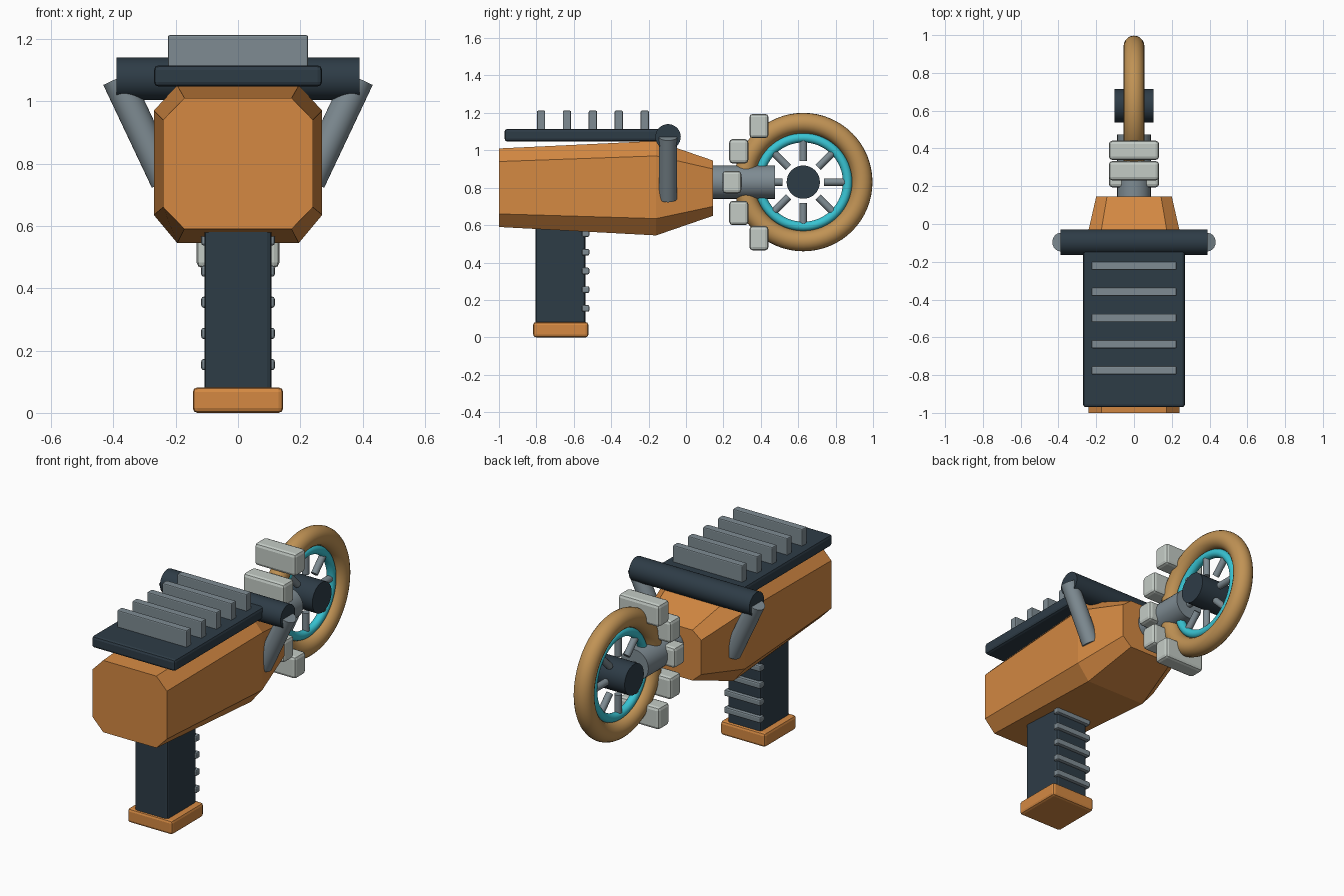
import bpy, bmesh, math
from mathutils import Vector

if "Cube" in bpy.data.objects:
    bpy.data.objects.remove(bpy.data.objects["Cube"])


def material(name, rgb):
    m = bpy.data.materials.new(name)
    m.diffuse_color = (*rgb, 1)
    m.use_nodes = True
    m.node_tree.nodes["Principled BSDF"].inputs["Base Color"].default_value = m.diffuse_color
    return m


ORANGE = material("orange", (0.66, 0.25, 0.055))
DARK = material("dark slate", (0.027, 0.045, 0.062))
GREY = material("steel grey", (0.21, 0.26, 0.29))
LIGHT = material("light grey", (0.55, 0.60, 0.56))
TAN = material("tan", (0.53, 0.29, 0.09))
CYAN = material("cyan", (0.04, 0.55, 0.65))


def finish(ob, name, mat, smooth=False):
    ob.name = name
    ob.data.materials.append(mat)
    if smooth:
        bpy.ops.object.shade_smooth_by_angle(angle=math.radians(35))
    return ob


def box(name, mat, x, y, z, bevel=0.015):
    """Bevelled box: half width x, (min, max) ranges for y and z."""
    bpy.ops.mesh.primitive_cube_add(size=1, location=(0, sum(y) / 2, sum(z) / 2))
    ob = bpy.context.object
    ob.scale = (2 * x, y[1] - y[0], z[1] - z[0])
    bpy.ops.object.transform_apply(location=False, rotation=False, scale=True)
    mod = ob.modifiers.new("bevel", "BEVEL")
    mod.width, mod.segments = bevel, 2
    return finish(ob, name, mat)


def rod(name, mat, a, b, r, sides=32):
    """Cylinder between two points."""
    a, b = Vector(a), Vector(b)
    bpy.ops.mesh.primitive_cylinder_add(vertices=sides, radius=r, depth=(b - a).length,
                                        location=(a + b) / 2)
    ob = bpy.context.object
    ob.rotation_euler = (b - a).to_track_quat("Z", "Y").to_euler()
    return finish(ob, name, mat, True)


def ring(name, mat, centre, major, minor):
    bpy.ops.mesh.primitive_torus_add(major_segments=64, minor_segments=20, major_radius=major,
                                     minor_radius=minor, location=centre,
                                     rotation=(0, math.pi / 2, 0))
    return finish(bpy.context.object, name, mat, True)


# Body: chamfered octagon sections lofted along y
# (y, half width, flat half width, bottom, lower side, upper side, top)
sections = [(-1.0, 0.24, 0.172, 0.59, 0.66, 0.94, 1.01),
            (-0.16, 0.27, 0.195, 0.545, 0.635, 0.97, 1.05),
            (0.145, 0.20, 0.143, 0.65, 0.70, 0.90, 0.945)]
bm = bmesh.new()
loops = []
for y, w, f, b, lo, hi, t in sections:
    pts = [(f, b), (w, lo), (w, hi), (f, t), (-f, t), (-w, hi), (-w, lo), (-f, b)]
    loops.append([bm.verts.new((x, y, z)) for x, z in pts])
for p, q in zip(loops, loops[1:]):
    for i in range(8):
        j = (i + 1) % 8
        bm.faces.new((p[i], p[j], q[j], q[i]))
bm.faces.new(loops[0])
bm.faces.new(loops[-1])
bmesh.ops.recalc_face_normals(bm, faces=bm.faces)
mesh = bpy.data.meshes.new("body")
bm.to_mesh(mesh)
bm.free()
body = bpy.data.objects.new("body", mesh)
bpy.context.collection.objects.link(body)
finish(body, "body", ORANGE)

# Grip with its foot and finger ridges
box("grip", DARK, 0.108, (-0.805, -0.537), (0.06, 0.62))
box("grip_foot", ORANGE, 0.145, (-0.817, -0.522), (0.0, 0.082))
for i in range(5):
    z = 0.155 + 0.1 * i
    box("grip_ridge", GREY, 0.118, (-0.556, -0.517), (z - 0.018, z + 0.018), 0.008)

# Top plate with cross ribs
box("top_plate", DARK, 0.27, (-0.97, -0.10), (1.047, 1.115))
for i in range(5):
    y = -0.775 + 0.1385 * i
    box("top_rib", GREY, 0.225, (y - 0.022, y + 0.022), (1.09, 1.212), 0.006)

# Crossbar and slanted side struts
rod("crossbar", DARK, (-0.39, -0.096, 1.072), (0.39, -0.096, 1.072), 0.068)
for s in (-1, 1):
    rod("side_strut", GREY, (s * 0.232, -0.096, 0.743), (s * 0.388, -0.096, 1.073), 0.049)

# Neck
WY, WZ = 0.627, 0.83
rod("neck", GREY, (0, 0.10, WZ), (0, 0.475, WZ), 0.089)

# Wheel: tyre, rim, hub and spokes
ring("tyre", TAN, (0, WY, WZ), 0.315, 0.055)
ring("rim", CYAN, (0, WY, WZ), 0.237, 0.025)
rod("hub", DARK, (-0.104, WY, WZ), (0.104, WY, WZ), 0.089)
for i in range(8):
    c, s = math.cos(i * math.pi / 4), math.sin(i * math.pi / 4)
    rod("spoke", GREY, (0, WY + 0.112 * c, WZ + 0.112 * s),
        (0, WY + 0.25 * c, WZ + 0.25 * s), 0.02, 16)

# Arc of blocks gripping the wheel
for y, dz, h in [(0.245, 0, 0.06), (0.282, 0.165, 0.065), (0.282, -0.165, 0.065),
                 (0.39, 0.3, 0.065), (0.39, -0.3, 0.065)]:
    box("wheel_block", LIGHT, 0.133, (y - 0.051, y + 0.051), (WZ + dz - h, WZ + dz + h), 0.018)
